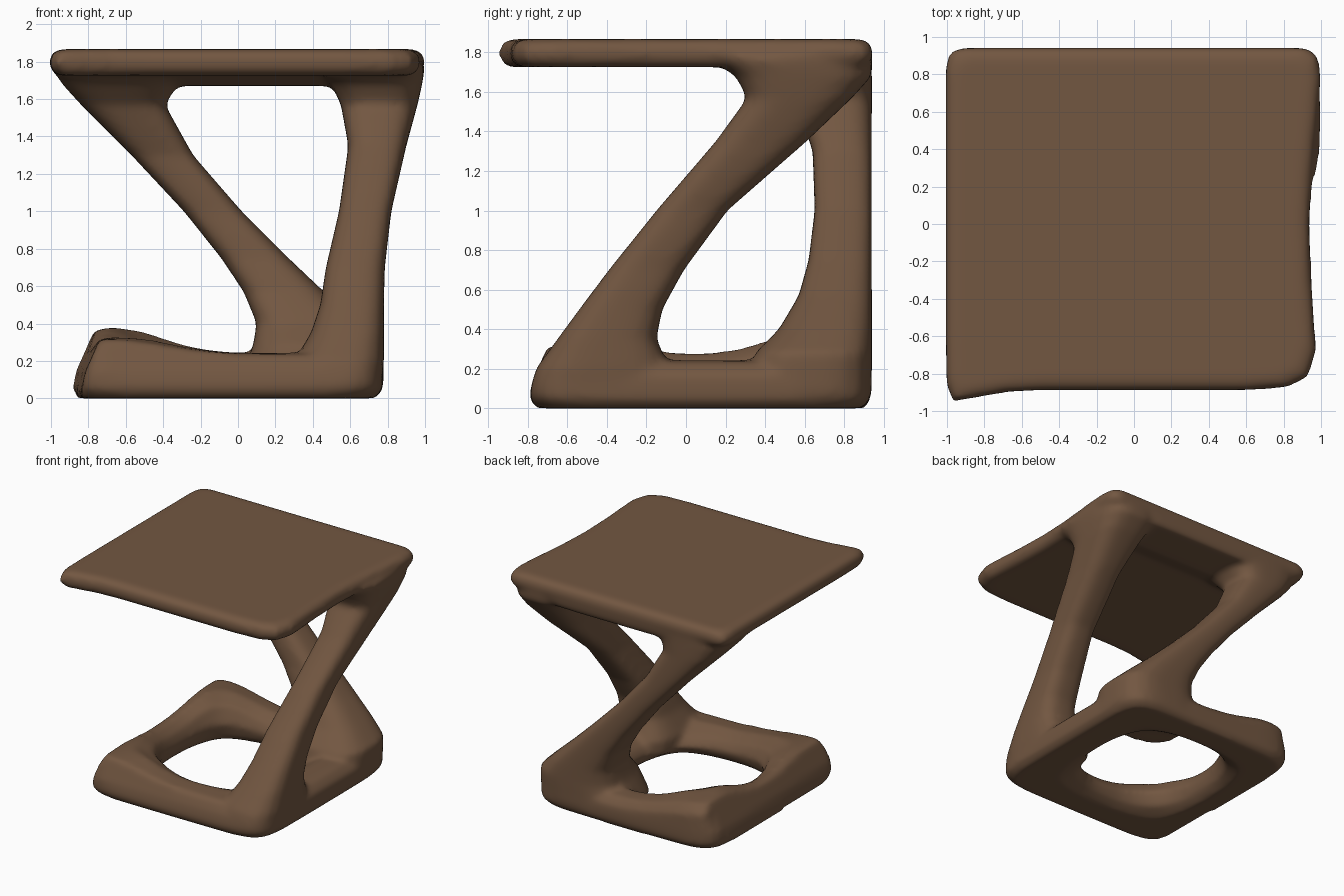
import bpy, bmesh, math

if "Cube" in bpy.data.objects:
    bpy.data.objects.remove(bpy.data.objects["Cube"])

bm = bmesh.new()


def super_pt(a, rx, ry, n):
    """Point on a superellipse, by true polar angle."""
    c, s = math.cos(a), math.sin(a)
    r = (abs(c / rx) ** n + abs(s / ry) ** n) ** (-1 / n)
    return r * c, r * s


def skin(rings, closed=False):
    """Skin a list of vertex rings; cap the ends unless closed."""
    n = len(rings[0])
    pairs = list(zip(rings, rings[1:]))
    if closed:
        pairs.append((rings[-1], rings[0]))
    else:
        bm.faces.new(rings[0])
        bm.faces.new(rings[-1])
    for a, b in pairs:
        for i in range(n):
            j = (i + 1) % n
            bm.faces.new((a[i], a[j], b[j], b[i]))


def strut(sections, seg=28, n=3.2):
    """Loft horizontal rounded sections given as (z, x0, x1, y0, y1)."""
    rings = []
    for z, x0, x1, y0, y1 in sections:
        ring = []
        for k in range(seg):
            px, py = super_pt(2 * math.pi * k / seg, (x1 - x0) / 2, (y1 - y0) / 2, n)
            ring.append(bm.verts.new(((x0 + x1) / 2 + px, (y0 + y1) / 2 + py, z)))
        rings.append(ring)
    skin(rings)


# Right strut: back right of the top down to front right of the base
strut([(1.78, .40, 1.0, .10, .94), (1.68, .50, .985, .25, .94), (1.57, .55, .96, .31, .84),
       (1.35, .59, .90, .15, .61), (1.0, .54, .82, -.15, .21), (.7, .47, .785, -.39, -.01),
       (.5, .44, .78, -.54, -.12), (.35, .39, .78, -.65, -.15), (.2, .30, .78, -.76, -.08),
       (.08, .30, .77, -.79, -.08)])

# Back strut: back left of the top down to back right of the base
strut([(1.78, -1.0, -.20, .30, .94), (1.68, -.94, -.32, .45, .94), (1.57, -.84, -.39, .55, .94),
       (1.3, -.57, -.24, .64, .94), (1.0, -.29, .02, .65, .94), (.75, -.09, .27, .62, .94),
       (.57, .03, .46, .57, .94), (.4, .10, .65, .47, .94), (.28, .08, .78, .35, .94),
       (.08, .0, .78, .30, .94)])

# Thickened back edge under the top
strut([(1.80, -.95, .97, .30, .94), (1.72, -.9, .95, .42, .94), (1.67, -.85, .92, .58, .92)], n=6)

# Top slab: outline with slightly bowed right side and pulled front left corner
outline = [(-.97, -.95), (-.88, -.935), (-.68, -.90), (-.5, -.89), (.6, -.89), (.82, -.875),
           (.93, -.82), (.975, -.68), (.95, -.3), (.94, 0), (.955, .3), (.985, .6), (1.0, .78),
           (.985, .90), (.92, .945), (-.92, .945), (-.985, .92), (-1.01, .84), (-1.01, -.6), (-1.005, -.86)]
levels = [(1.725, .955), (1.755, .99), (1.785, 1.0), (1.815, 1.0), (1.845, .985), (1.867, .95)]
skin([[bm.verts.new((x * s, y * s, z)) for x, y in outline] for z, s in levels])

# Base ring: square outside, rounded hole inside, raised left corners
rings = []
for k in range(96):
    a = 2 * math.pi * k / 96
    ox, oy = super_pt(a, .835, .865, 9)
    ix, iy = super_pt(a, .50, .52, 2.5)
    ox, oy, ix, iy = ox - .06, oy + .07, ix - .10, iy + .09
    h = .235 + .12 * math.exp(-((ox + .75) ** 2 + (oy - .75) ** 2) / .16) \
        + .07 * math.exp(-((ox + .7) ** 2 + (oy + .6) ** 2) / .16) \
        + .03 * max(0, -ox)
    ring = []
    for u, z in [(.10, 0), (0, .05), (0, .14), (.02, h - .06), (.18, h), (.6, h + .01),
                 (.88, h - .05), (1, h * .5), (.92, .05), (.72, 0)]:
        x, y = ox + (ix - ox) * u, oy + (iy - oy) * u
        lean = max(z - .1, 0)
        x = max(x, -.86 - .035 * y + .45 * lean)
        y = max(y, -.795 + .45 * lean)
        ring.append(bm.verts.new((x, y, z)))
    rings.append(ring)
skin(rings, closed=True)

bmesh.ops.recalc_face_normals(bm, faces=bm.faces)
mesh = bpy.data.meshes.new("side_table")
bm.to_mesh(mesh)
bm.free()
table = bpy.data.objects.new("side_table", mesh)
bpy.context.collection.objects.link(table)

# Brown finish
brown = bpy.data.materials.new("brown")
brown.diffuse_color = (.17, .095, .053, 1)
brown.use_nodes = True
brown.node_tree.nodes["Principled BSDF"].inputs["Base Color"].default_value = brown.diffuse_color
mesh.materials.append(brown)

# Fuse the parts and soften the joints
fuse = table.modifiers.new("fuse", 'REMESH')
fuse.mode = 'VOXEL'
fuse.voxel_size = .022
fuse.use_smooth_shade = True
soften = table.modifiers.new("soften", 'SMOOTH')
soften.factor = .5
soften.iterations = 10
